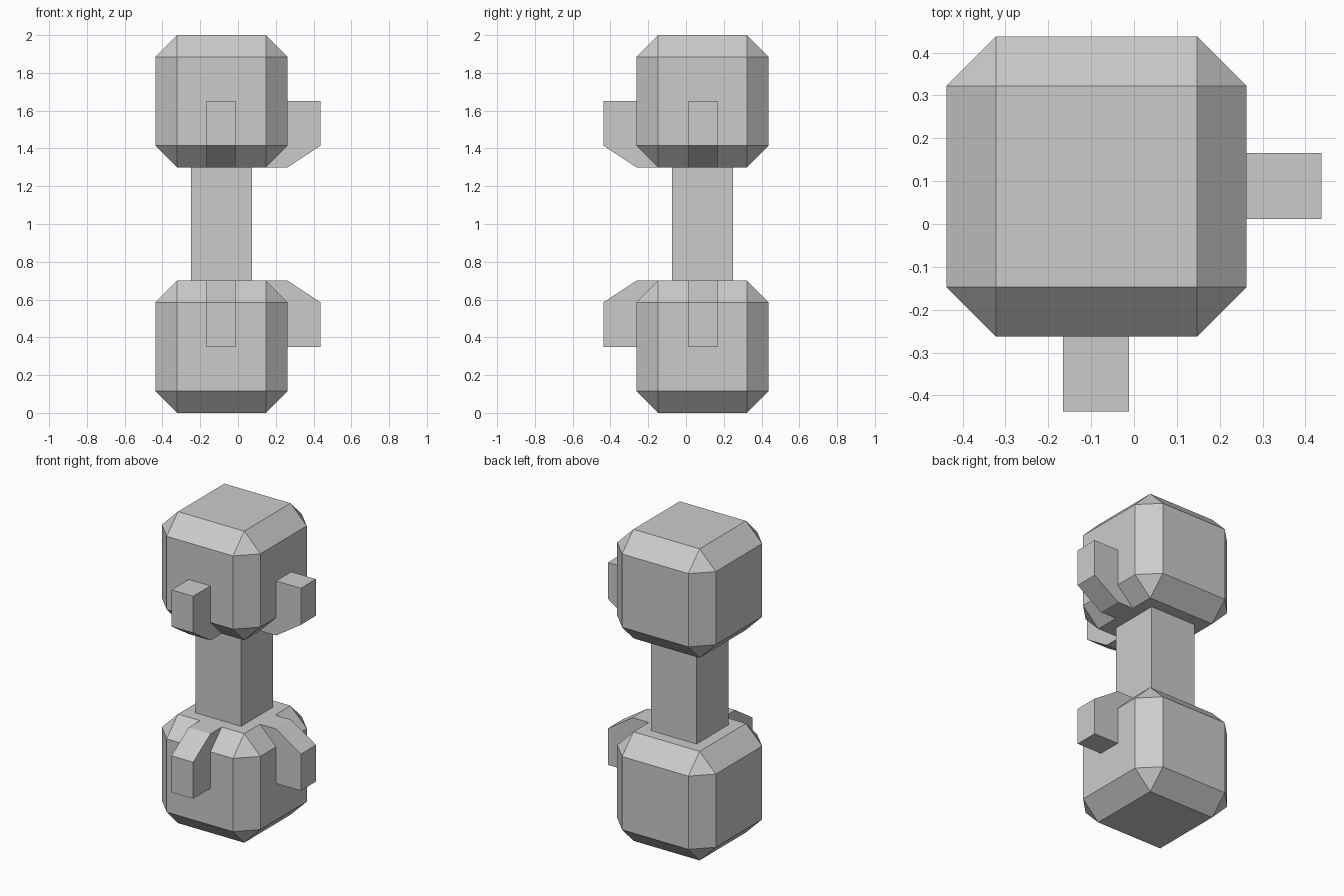
import bpy, bmesh
from mathutils import Vector

if "Cube" in bpy.data.objects:
    bpy.data.objects.remove(bpy.data.objects["Cube"])

CENTRE = 0.0875   # blocks and bar sit back and to the left
CHAMFER = 0.115


def finish(bm, name):
    bmesh.ops.recalc_face_normals(bm, faces=bm.faces)
    mesh = bpy.data.meshes.new(name)
    bm.to_mesh(mesh)
    bm.free()
    obj = bpy.data.objects.new(name, mesh)
    bpy.context.collection.objects.link(obj)
    return obj


def box(name, width, z0, z1, chamfer=0):
    bm = bmesh.new()
    bmesh.ops.create_cube(bm, size=1)
    bmesh.ops.scale(bm, vec=(width, width, z1 - z0), verts=bm.verts)
    bmesh.ops.translate(bm, vec=(-CENTRE, CENTRE, (z0 + z1) / 2), verts=bm.verts)
    if chamfer:
        bmesh.ops.bevel(bm, geom=bm.edges[:], offset=chamfer, offset_type='OFFSET',
                        segments=1, profile=0.5, affect='EDGES')
    return finish(bm, name)


def hook(name, place):
    # Bent profile that hugs the block's chamfer: (distance outward, height)
    profile = [(0.1475, 0.70), (0.2625, 0.70), (0.4375, 0.585),
               (0.4375, 0.35), (0.2625, 0.35), (0.2625, 0.585)]
    bm = bmesh.new()
    face = bm.faces.new([bm.verts.new(place(r, 0.012, z)) for r, z in profile])
    across = Vector(place(0, 0.166, 0)) - Vector(place(0, 0.012, 0))
    side = bmesh.ops.extrude_face_region(bm, geom=[face], use_keep_orig=True)
    bmesh.ops.translate(bm, vec=across,
                        verts=[v for v in side['geom'] if isinstance(v, bmesh.types.BMVert)])
    return finish(bm, name)


# Chamfered end blocks and the square bar between them
box("lower_block", 0.70, 0.0, 0.7, CHAMFER)
box("upper_block", 0.70, 1.3, 2.0, CHAMFER)
box("connecting_bar", 0.325, 0.7, 1.3)

# Hooks on the right and front faces, mirrored about mid height
for level, flip in (("lower", lambda z: z), ("upper", lambda z: 2 - z)):
    hook(level + "_right_hook", lambda r, w, z: (r, w, flip(z)))
    hook(level + "_front_hook", lambda r, w, z: (-w, -r, flip(z)))
